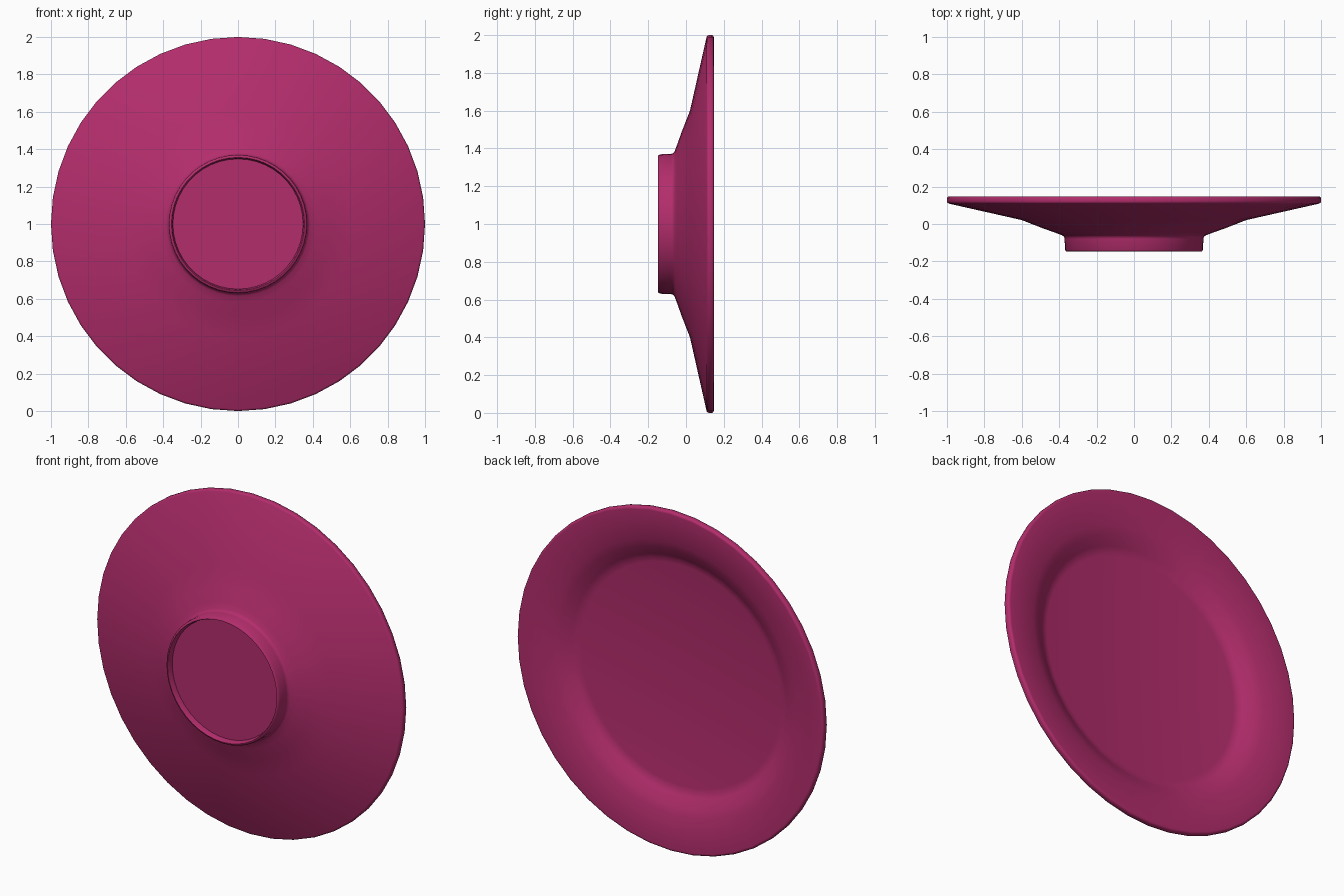
import bpy, bmesh, math
from mathutils import Vector

if "Cube" in bpy.data.objects:
    bpy.data.objects.remove(bpy.data.objects["Cube"])

SIDES = 44

# Plate cross-section as (radius, y), from the foot recess round the rim to the well
profile = [
    (0, -0.115), (0.348, -0.115), (0.352, -0.14), (0.356, -0.148),   # recess and foot lip
    (0.363, -0.147), (0.369, -0.138), (0.371, -0.08),                # foot wall
    (0.374, -0.068), (0.385, -0.06), (0.42, -0.047), (0.49, -0.022), # flared underside
    (0.60, 0.021), (0.99, 0.109),
    (0.998, 0.114), (1.0, 0.122), (1.0, 0.138), (0.995, 0.146),      # rounded rim
    (0.985, 0.148), (0.80, 0.115), (0.755, 0.10),                    # upper face
    (0.70, 0.066), (0.68, 0.055), (0.65, 0.05), (0, 0.05),           # well
]

# Revolve the section about the y axis
bm = bmesh.new()
verts = [bm.verts.new((r, y, 0)) for r, y in profile]
edges = [bm.edges.new(pair) for pair in zip(verts, verts[1:])]
bmesh.ops.spin(bm, geom=verts + edges, cent=Vector(), axis=(0, 1, 0),
               angle=math.tau, steps=SIDES, use_duplicate=False)
bmesh.ops.remove_doubles(bm, verts=bm.verts, dist=1e-4)
bmesh.ops.recalc_face_normals(bm, faces=bm.faces)
bmesh.ops.translate(bm, verts=bm.verts, vec=(0, 0, 1))

mesh = bpy.data.meshes.new("plate")
bm.to_mesh(mesh)
bm.free()
plate = bpy.data.objects.new("plate", mesh)
bpy.context.collection.objects.link(plate)

# Raspberry glaze
glaze = bpy.data.materials.new("raspberry_glaze")
glaze.diffuse_color = (0.45, 0.026, 0.15, 1)
glaze.use_nodes = True
glaze.node_tree.nodes["Principled BSDF"].inputs["Base Color"].default_value = glaze.diffuse_color
mesh.materials.append(glaze)

# Smooth shading with sharp creases kept
bpy.context.view_layer.objects.active = plate
plate.select_set(True)
bpy.ops.object.shade_smooth_by_angle(angle=math.radians(50))
